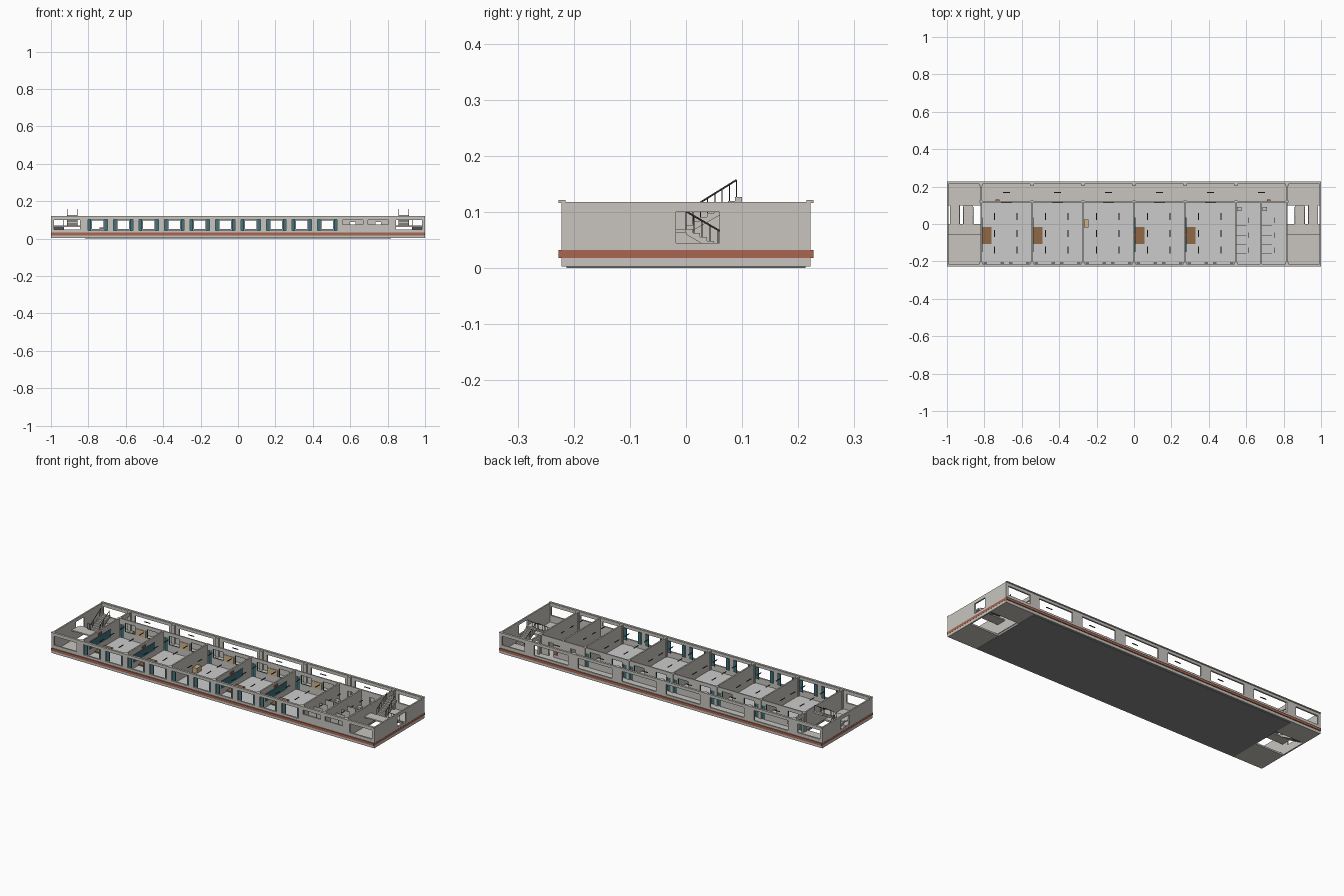
import bpy, bmesh, math
from mathutils import Vector

if "Cube" in bpy.data.objects:
    bpy.data.objects.remove(bpy.data.objects["Cube"])

def mat(name, c):
    m = bpy.data.materials.new(name)
    m.diffuse_color = (*c, 1)
    m.use_nodes = True
    m.node_tree.nodes["Principled BSDF"].inputs["Base Color"].default_value = m.diffuse_color
    return m

WALL = mat("plaster", (0.58, 0.56, 0.52))
FLOOR = mat("floor_tile", (0.62, 0.65, 0.62))
RED = mat("brick_band", (0.40, 0.13, 0.08))
TEAL = mat("teal", (0.05, 0.17, 0.20))
BROWN = mat("wood", (0.28, 0.14, 0.06))
TAN = mat("cork", (0.62, 0.45, 0.25))
DARK = mat("dark_metal", (0.08, 0.08, 0.08))
SLAB = mat("slab", (0.24, 0.25, 0.24))

def finish(name, bm, m):
    me = bpy.data.meshes.new(name)
    bmesh.ops.recalc_face_normals(bm, faces=bm.faces)
    bm.to_mesh(me)
    bm.free()
    me.materials.append(m)
    ob = bpy.data.objects.new(name, me)
    bpy.context.collection.objects.link(ob)
    return ob

def add_box(bm, x0, x1, y0, y1, z0, z1):
    vs = bmesh.ops.create_cube(bm, size=1)["verts"]
    for v in vs:
        v.co = Vector(((x0 + x1) / 2 + v.co.x * (x1 - x0),
                       (y0 + y1) / 2 + v.co.y * (y1 - y0),
                       (z0 + z1) / 2 + v.co.z * (z1 - z0)))

def boxes(name, items, m):
    bm = bmesh.new()
    for b in items:
        add_box(bm, *b)
    return finish(name, bm, m)

def wall(name, along, t0, t1, a0, a1, z0, z1, holes, m=WALL):
    """Wall with rectangular openings (a, b, bottom, top), built from a grid of cells."""
    us = sorted({a0, a1, *[h[0] for h in holes], *[h[1] for h in holes]})
    zs = sorted({z0, z1, *[h[2] for h in holes], *[h[3] for h in holes]})
    def solid(i, j):
        if not (0 <= i < len(us) - 1 and 0 <= j < len(zs) - 1):
            return False
        u, z = (us[i] + us[i + 1]) / 2, (zs[j] + zs[j + 1]) / 2
        return not any(h[0] < u < h[1] and h[2] < z < h[3] for h in holes)
    bm = bmesh.new()
    def quad(*pts):
        bm.faces.new([bm.verts.new((u, t, z) if along == "x" else (t, u, z)) for u, t, z in pts])
    for i in range(len(us) - 1):
        for j in range(len(zs) - 1):
            if not solid(i, j):
                continue
            u, v, p, q = us[i], us[i + 1], zs[j], zs[j + 1]
            for t in (t0, t1):
                quad((u, t, p), (v, t, p), (v, t, q), (u, t, q))
            for di, e in ((-1, u), (1, v)):
                if not solid(i + di, j):
                    quad((e, t0, p), (e, t1, p), (e, t1, q), (e, t0, q))
            for dj, e in ((-1, p), (1, q)):
                if not solid(i, j + dj):
                    quad((u, t0, e), (u, t1, e), (v, t1, e), (v, t0, e))
    bmesh.ops.remove_doubles(bm, verts=bm.verts, dist=1e-6)
    return finish(name, bm, m)

W, H, D = 0.818, 0.118, 0.222          # room half length, wall top, half depth
ROOM = 2 * W / 6
room_x = [-W + ROOM * (i + 0.5) for i in range(6)]
bay_x = [-W + ROOM / 2 * (i + 0.5) for i in range(12)]
ZB, F = 0.003, 0.012                   # slab bottom, floor level

# outer walls
stair_win = [(-0.985, -0.845, 0.05, 0.1), (0.845, 0.985, 0.05, 0.1)]
front = [(x - 0.052, x + 0.052, 0.045, 0.102) for x in bay_x[:10]]
front += [(x - 0.054, x + 0.054, 0.076, 0.1) for x in bay_x[10:]]
wall("front_wall", "x", -D, -D + 0.009, -1, 1, ZB, H, front + stair_win)
back = [(x - 0.105, x + 0.105, 0.045, 0.102) for x in room_x]
wall("back_wall", "x", D - 0.009, D, -1, 1, ZB, H, back + stair_win)
for s, n in ((-1, "left"), (1, "right")):
    wall(n + "_end_wall", "y", s, s * 0.992, -D + 0.009, D - 0.009, ZB, H, [(-0.018, 0.06, 0.045, 0.1)])

# brick band, top coping and base lip
boxes("brick_band", [(-1, 1, -0.227, -D, 0.018, 0.032), (-1, 1, D, 0.227, 0.018, 0.032),
                     (-1.0006, -1, -D, D, 0.018, 0.032), (1, 1.0006, -D, D, 0.018, 0.032)], RED)
boxes("coping", [(-1, 1, -0.227, -D + 0.007, 0.116, 0.121), (-1, 1, D - 0.007, 0.227, 0.116, 0.121)], WALL)

# floors: main slab with tiled top, stair halls with an open well
boxes("main_slab", [(-W, W, -0.213, 0.213, 0, 0.008)], SLAB)
boxes("room_floor", [(-W, W, -0.213, 0.12, 0.008, F)], FLOOR)
boxes("corridor_floor", [(-W, W, 0.12, 0.213, 0.008, F)], WALL)
for s in (-1, 1):
    a, b = sorted((s * W, s * 0.992))
    boxes("stair_hall_floor", [(a, b, 0.1, 0.213, ZB, F), (a, b, -0.213, -0.055, ZB, F)], WALL)

# corridor wall with doors and windows
holes = [(x - 0.033, x + 0.033, 0.05, 0.1) for x in bay_x[:10]]
holes += [(x + s * 0.118 - 0.013, x + s * 0.118 + 0.013, F, 0.088) for x in room_x[:5] for s in (-1, 1)]
holes += [(x - 0.015, x + 0.015, F, 0.088) for x in bay_x[10:]]
wall("corridor_wall", "x", 0.116, 0.123, -W, W, F, H, holes)
boxes("doors", [(x + s * 0.118 - 0.013, x + s * 0.118 + 0.013, 0.118, 0.121, F, 0.088)
                for x in room_x[:5] for s in (-1, 1)], TEAL)

# partition walls
parts = [-W + ROOM * i for i in range(7)] + [room_x[5]]
boxes("partition_walls", [(x - 0.004, x + 0.004, -0.213, 0.116, F, H) for x in parts], WALL)
wall("left_hall_wall", "y", -W - 0.004, -W + 0.004, 0.123, 0.213, F, H, [(0.14, 0.2, F, 0.095)])
wall("right_hall_wall", "y", W - 0.004, W + 0.004, 0.123, 0.213, F, H, [(0.14, 0.2, F, 0.095)])

# columns along the facades
boxes("columns", [(x - 0.009, x + 0.009, y - 0.006, y + 0.006, F, H)
                  for x in parts[:7] for y in (-0.208, 0.208, 0.12)], WALL)

# window curtains and frames
bm = bmesh.new()
for x in bay_x[:10]:
    for s in (-1, 1):
        cx = x + s * 0.045
        add_box(bm, cx - 0.010, cx + 0.010, -0.211, -0.206, 0.04, 0.105)
finish("curtains", bm, TEAL)
bm = bmesh.new()
for x in bay_x[:10]:
    for s in (-1, 1):
        add_box(bm, x + s * 0.032 - 0.001, x + s * 0.032 + 0.001, 0.117, 0.122, 0.05, 0.1)
    add_box(bm, x - 0.033, x + 0.033, 0.117, 0.122, 0.05, 0.052)
    add_box(bm, x - 0.033, x + 0.033, 0.117, 0.122, 0.098, 0.1)
finish("corridor_window_frames", bm, TEAL)

# classroom fittings
class_w = [parts[i] + 0.004 for i in (0, 1, 3, 4)]
boxes("chalkboards", [(x, x + 0.003, -0.15, 0.035, 0.045, 0.088) for x in class_w], TEAL)
boxes("board_trims", [(x, x + 0.004, -0.075, -0.045, 0.094, 0.106) for x in class_w], RED)
boxes("teaching_platforms", [(x, x + 0.051, -0.107, -0.017, F, 0.018) for x in class_w], BROWN)
boxes("lectern", [(-0.268, -0.243, -0.018, 0.024, F, 0.04)], TAN)
boxes("pin_boards", [(x - 0.03, x + 0.03, 0.113, 0.116, 0.05, 0.088) for x in room_x[:5]], TAN)
boxes("hydrant_boxes", [(x - 0.01, x + 0.01, 0.123, 0.13, 0.03, 0.06) for x in (-0.73, 0.72)], RED)

# hanging tube lights
bm = bmesh.new()
for x in room_x[:5]:
    for dx in (-0.065, 0.055):
        for y in (0.04, -0.05, -0.14):
            add_box(bm, x + dx - 0.0025, x + dx + 0.0025, y - 0.019, y + 0.019, 0.107, 0.11)
for x in bay_x[10:]:
    for y in (0.02, -0.06, -0.14):
        add_box(bm, x - 0.0025, x + 0.0025, y - 0.014, y + 0.014, 0.107, 0.11)
for x in room_x:
    add_box(bm, x - 0.018, x + 0.018, 0.167, 0.172, 0.107, 0.11)
finish("tube_lights", bm, DARK)

# washroom stalls and basins
bm = bmesh.new()
for x in (parts[5], parts[7]):
    for y in (-0.16, -0.11, -0.06, -0.01):
        add_box(bm, x + 0.004, x + 0.055, y - 0.001, y + 0.001, F + 0.004, 0.075)
finish("stall_partitions", bm, WALL)
boxes("basins", [(x + 0.006, x + 0.03, 0.07, 0.09, 0.03, 0.042) for x in (parts[5], parts[7])], WALL)

# staircases: two flights, half landing and railings
N, Y0, Y1, ZM, ZT = 8, 0.1, 0.0, 0.07, 0.127
def bar(bm, p, q, r):
    p, q = Vector(p), Vector(q)
    d = q - p
    vs = bmesh.ops.create_cone(bm, cap_ends=True, segments=6, radius1=r, radius2=r, depth=d.length)["verts"]
    rot = d.to_track_quat("Z", "Y")
    for v in vs:
        v.co = rot @ v.co + (p + q) / 2

def flight(bm, x0, x1, ya, yb, za, zb):
    dy, dz = (yb - ya) / N, (zb - za) / N
    prof = [(ya, za)]
    for i in range(N):
        prof += [(ya + dy * i, za + dz * (i + 1)), (ya + dy * (i + 1), za + dz * (i + 1))]
    prof += [(yb, zb - 0.010), (ya + dy, za - 0.003)]
    f = bm.faces.new([bm.verts.new((x0, y, z)) for y, z in prof])
    ext = bmesh.ops.extrude_face_region(bm, geom=[f])["geom"]
    bm.faces.new([bm.verts.new((x0, y, z)) for y, z in reversed(prof)])
    for v in ext:
        if isinstance(v, bmesh.types.BMVert):
            v.co.x = x1
    bmesh.ops.remove_doubles(bm, verts=bm.verts, dist=1e-6)

for s in (-1, 1):
    bm = bmesh.new()
    flight(bm, s * 0.93, s * 0.985, Y0, Y1, F, ZM)
    flight(bm, s * 0.86, s * 0.915, Y1, Y0, ZM, ZT)
    finish("stair_flights", bm, WALL)
    a, b = sorted((s * (W + 0.004), s * 0.992))
    boxes("half_landing", [(a, b, -0.055, Y1, ZM - 0.007, ZM)], WALL)
    bm = bmesh.new()
    for x, ya, yb, za, zb in ((0.932, Y0, Y1, F, ZM), (0.913, Y1, 0.09, ZM, 0.126), (0.86, Y1, 0.09, ZM, 0.126)):
        bar(bm, (s * x, ya, za + 0.031), (s * x, yb, zb + 0.031), 0.0016)
        for i in range(8):
            t = i / 7
            y, z = ya + (yb - ya) * t, za + (zb - za) * t
            bar(bm, (s * x, y, z), (s * x, y, z + 0.031), 0.0009)
    finish("stair_railings", bm, DARK)
